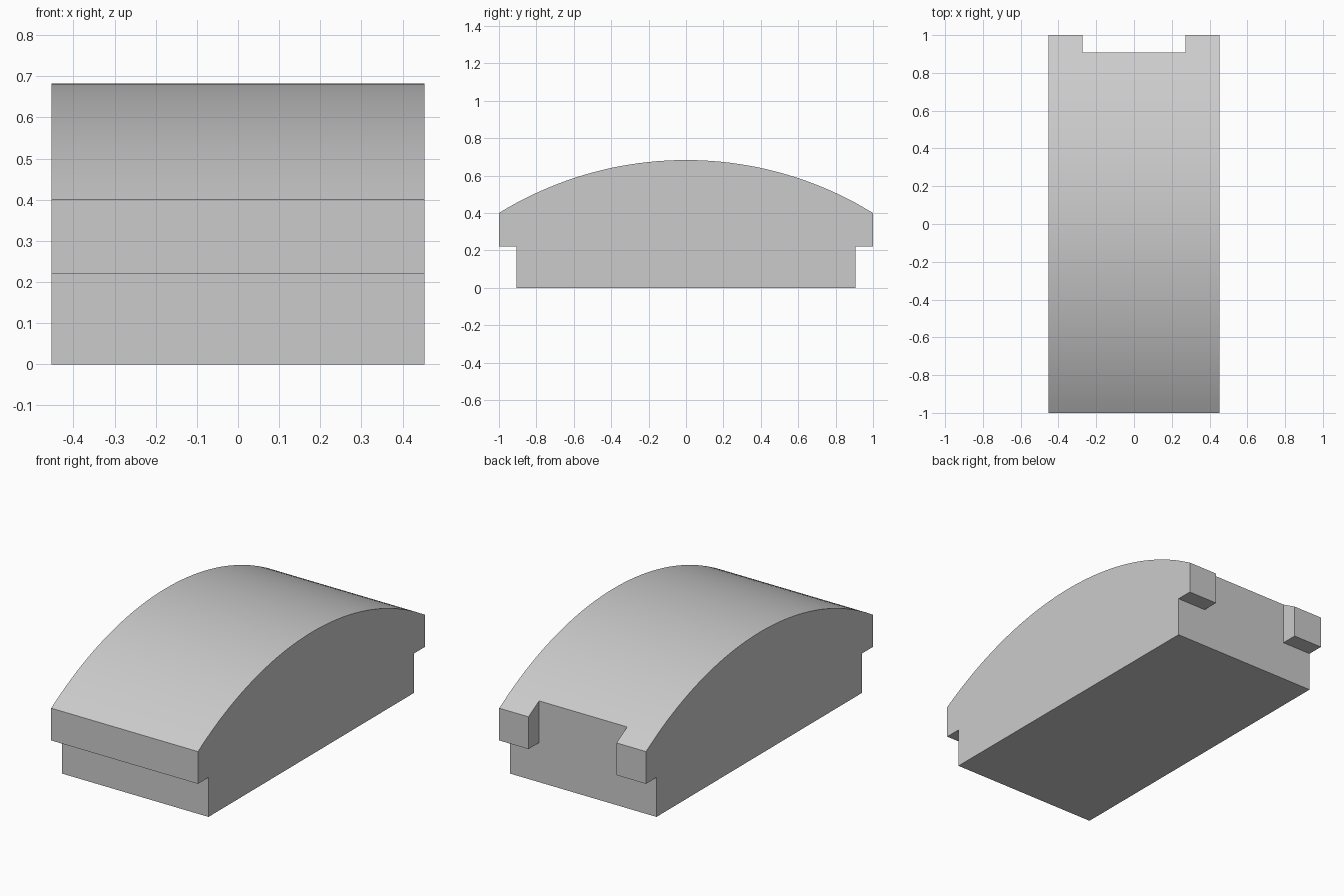
import bpy
import bmesh
import math

default = bpy.data.objects.get("Cube")
if default:
    bpy.data.objects.remove(default, do_unlink=True)

HALF_W, NOTCH = 0.453, 0.272        # half width of block and of the rear notch
WALL, LEDGE = 0.907, 0.22           # base wall position and underside of the lip
EAVE, CREST = 0.40, 0.683           # arc height at its ends and at its middle
RISE = CREST - EAVE
RADIUS = (1 + RISE * RISE) / (2 * RISE)
SEGMENTS = 40


def arc_z(y):
    return CREST - RADIUS + math.sqrt(RADIUS * RADIUS - y * y)


# Side profile: base, flush rear wall, arched top, front lip
start, end = math.asin(WALL / RADIUS), -math.asin(1 / RADIUS)
profile = [(-WALL, 0), (WALL, 0), (WALL, LEDGE)]
for i in range(SEGMENTS + 1):
    y = RADIUS * math.sin(start + (end - start) * i / SEGMENTS)
    profile.append((y, arc_z(y)))
profile += [(-1, LEDGE), (-WALL, LEDGE)]

# Sweep the profile across the width, with stations at the notch sides
bm = bmesh.new()
rings = [[bm.verts.new((x, y, z)) for y, z in profile]
         for x in (-HALF_W, -NOTCH, NOTCH, HALF_W)]
bm.faces.new(rings[0])
bm.faces.new(rings[-1])
n = len(profile)
lug_faces = []
for s, (a, b) in enumerate(zip(rings, rings[1:])):
    for i in range(n):
        j = (i + 1) % n
        face = bm.faces.new((a[i], a[j], b[j], b[i]))
        if i == 2 and s != 1:
            lug_faces.append(face)
bmesh.ops.recalc_face_normals(bm, faces=bm.faces[:])

# Rear lugs: pull the outer upper wall panels back to the end of the arc
for face in bmesh.ops.extrude_discrete_faces(bm, faces=lug_faces)["faces"]:
    for v in face.verts:
        v.co.y = 1
        if v.co.z > LEDGE + 0.01:
            v.co.z = EAVE
bmesh.ops.remove_doubles(bm, verts=bm.verts[:], dist=0.0001)
bmesh.ops.recalc_face_normals(bm, faces=bm.faces[:])

mesh = bpy.data.meshes.new("arched_block")
bm.to_mesh(mesh)
bm.free()
block = bpy.data.objects.new("arched_block", mesh)
bpy.context.collection.objects.link(block)

# Plain grey finish
grey = bpy.data.materials.new("plain_grey")
grey.use_nodes = True
colour = (0.6, 0.6, 0.6, 1)
grey.diffuse_color = colour
grey.node_tree.nodes["Principled BSDF"].inputs["Base Color"].default_value = colour
mesh.materials.append(grey)

# Smooth arch with crisp edges
bpy.ops.object.select_all(action="DESELECT")
block.select_set(True)
bpy.context.view_layer.objects.active = block
bpy.ops.object.shade_smooth_by_angle(angle=math.radians(20))
